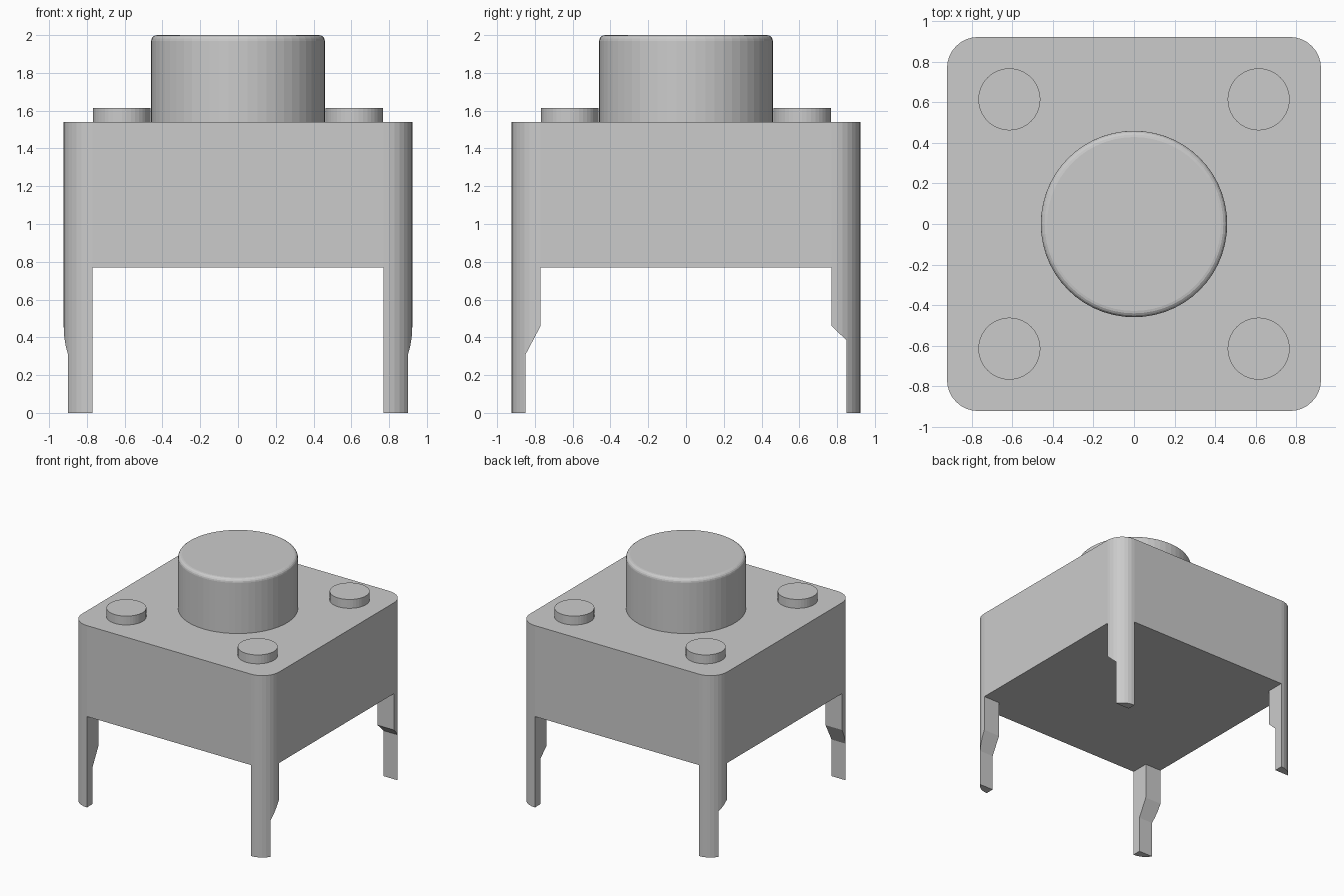
import bpy, bmesh, math

if "Cube" in bpy.data.objects:
    bpy.data.objects.remove(bpy.data.objects["Cube"])

grey = bpy.data.materials.new("light grey")
grey.diffuse_color = (0.6, 0.6, 0.6, 1)
grey.use_nodes = True
grey.node_tree.nodes["Principled BSDF"].inputs["Base Color"].default_value = grey.diffuse_color

HALF, INNER = 0.923, 0.769      # body half width, corner arc centre
R = HALF - INNER                # corner radius
FLOOR, DECK = 0.77, 1.54        # body underside and top


def make(name, bm):
    bmesh.ops.recalc_face_normals(bm, faces=bm.faces[:])
    mesh = bpy.data.meshes.new(name)
    bm.to_mesh(mesh)
    bm.free()
    mesh.materials.append(grey)
    obj = bpy.data.objects.new(name, mesh)
    bpy.context.collection.objects.link(obj)
    return obj


def prism(name, points, offset):
    """Extrude a closed 3D polygon along an offset."""
    bm = bmesh.new()
    face = bm.faces.new([bm.verts.new(p) for p in points])
    moved = bmesh.ops.extrude_face_region(bm, geom=[face], use_keep_orig=True)["geom"]
    bmesh.ops.translate(bm, vec=offset,
                        verts=[v for v in moved if isinstance(v, bmesh.types.BMVert)])
    return make(name, bm)


def arc(sx, sy, steps=8):
    """Rounded corner points in the quadrant with signs sx, sy."""
    angles = [math.pi / 2 * i / steps for i in range(steps + 1)]
    return [(sx * (INNER + R * math.cos(a)), sy * (INNER + R * math.sin(a))) for a in angles]


def turned(name, profile, centre=(0, 0), sides=48):
    """Revolve a radius/height profile and cap both ends."""
    bm = bmesh.new()
    rings = [[bm.verts.new((centre[0] + r * math.cos(2 * math.pi * i / sides),
                            centre[1] + r * math.sin(2 * math.pi * i / sides), z))
              for i in range(sides)] for r, z in profile]
    for low, high in zip(rings, rings[1:]):
        for i in range(sides):
            j = (i + 1) % sides
            bm.faces.new((low[i], low[j], high[j], high[i]))
    bm.faces.new(rings[0][::-1])
    bm.faces.new(rings[-1])
    return make(name, bm)


# Rounded square body
outline = arc(1, 1) + arc(-1, 1)[::-1] + arc(-1, -1) + arc(1, -1)[::-1]
prism("body", [(x, y, FLOOR) for x, y in outline], (0, 0, DECK - FLOOR))

# Push button with a rounded rim
fillet = [(0.429 + 0.031 * math.cos(a), 1.969 + 0.031 * math.sin(a))
          for a in (math.pi / 2 * i / 4 for i in range(5))]
turned("button", [(0.46, DECK)] + fillet, sides=56)

# Four corner rivets and four legs
for sy, end in ((-1, "front"), (1, "back")):
    for sx, side in ((-1, "left"), (1, "right")):
        turned(f"{end}_{side}_rivet", [(0.153, DECK), (0.153, 1.615)],
               (sx * 0.615, sy * 0.615), 40)

        # Quarter round leg, narrowed below a sloping shoulder
        wedge = [(sx * INNER, sy * INNER)] + arc(sx, sy)
        leg = prism(f"{end}_{side}_leg", [(x, y, 0) for x, y in wedge], (0, 0, FLOOR))
        drop = 0.31 if sy < 0 else 0.385
        slope = (0.462 - drop) / 0.08
        notch = [(0.849, -0.1), (0.849, drop), (0.729, drop + slope * 0.12), (0.729, -0.1)]
        cutter = prism("notch_cutter", [(sx * 0.7, sy * y, z) for y, z in notch],
                       (sx * 0.3, 0, 0))
        cutter.hide_render = True
        cut = leg.modifiers.new("notch", 'BOOLEAN')
        cut.operation, cut.solver, cut.object = 'DIFFERENCE', 'EXACT', cutter
        bpy.context.view_layer.objects.active = leg
        bpy.ops.object.modifier_apply(modifier=cut.name)
        bpy.data.objects.remove(cutter)
